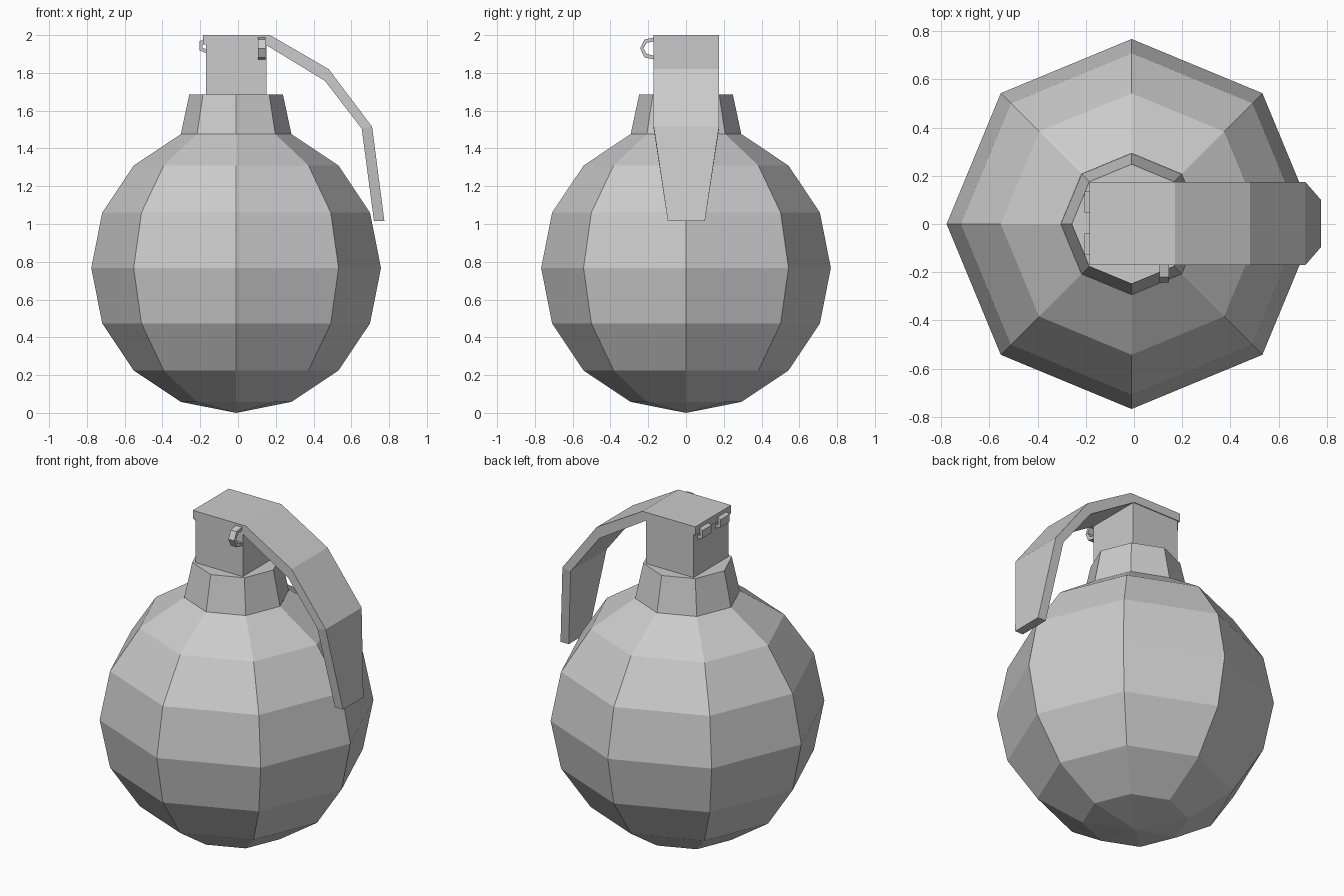
import bpy, bmesh, math

cube = bpy.data.objects.get("Cube")
if cube:
    bpy.data.objects.remove(cube, do_unlink=True)

GREY = (0.6, 0.6, 0.6, 1.0)
grey = bpy.data.materials.new("light_grey")
grey.use_nodes = True
grey.diffuse_color = GREY
for node in grey.node_tree.nodes:
    if node.type == "BSDF_PRINCIPLED":
        node.inputs["Base Color"].default_value = GREY

CX = -0.01          # axis of the body
R = 0.767           # body radius


def finish(name, bm):
    bmesh.ops.recalc_face_normals(bm, faces=bm.faces)
    mesh = bpy.data.meshes.new(name)
    bm.to_mesh(mesh)
    bm.free()
    mesh.materials.append(grey)
    obj = bpy.data.objects.new(name, mesh)
    bpy.context.collection.objects.link(obj)
    return obj


def box(name, lo, hi):
    bm = bmesh.new()
    bmesh.ops.create_cube(bm, size=1)
    for v in bm.verts:
        v.co = [(a + b) / 2 + c * (b - a) for a, b, c in zip(lo, hi, v.co)]
    return finish(name, bm)


def strip(name, outer, inner, place):
    """Closed bar between two matching polylines; place(point, i, side) gives 3D."""
    bm = bmesh.new()
    rings = []
    for i, (o, n) in enumerate(zip(outer, inner)):
        rings.append([bm.verts.new(place(p, i, s))
                      for p, s in ((o, -1), (o, 1), (n, 1), (n, -1))])
    for a, b in zip(rings, rings[1:]):
        for k in range(4):
            m = (k + 1) % 4
            bm.faces.new((a[k], a[m], b[m], b[k]))
    bm.faces.new(rings[0])
    bm.faces.new(rings[-1])
    return finish(name, bm)


# Faceted round body, open under the collar
bm = bmesh.new()
bmesh.ops.create_uvsphere(bm, u_segments=8, v_segments=8, radius=R)
top = [v for v in bm.verts if v.co.z > R * 0.99]
bmesh.ops.delete(bm, geom=top, context="VERTS")
bmesh.ops.translate(bm, verts=bm.verts, vec=(CX, 0, R))
finish("body", bm)

# Tapered collar
bm = bmesh.new()
bmesh.ops.create_cone(bm, cap_ends=True, segments=8, radius1=0.293,
                      radius2=0.248, depth=0.21)
bmesh.ops.translate(bm, verts=bm.verts, vec=(CX, 0, 1.58))
finish("collar", bm)

# Square fuse housing
box("fuse_housing", (-0.17, -0.168, 1.6), (0.15, 0.17, 1.955))

# Bent safety lever, narrowing at its tip
lever_outer = [(-0.185, 2.0), (0.17, 2.0), (0.48, 1.82), (0.71, 1.515), (0.775, 1.015)]
lever_inner = [(-0.185, 1.95), (0.145, 1.95), (0.46, 1.758), (0.655, 1.505), (0.72, 1.015)]
half_width = [0.173, 0.173, 0.173, 0.173, 0.098]
strip("safety_lever", lever_outer, lever_inner,
      lambda p, i, s: (p[0], 0.002 + s * half_width[i], p[1]))

# Two hinge hooks at the rear of the lever
hook_outer = [(-0.18, 1.98), (-0.205, 1.967), (-0.205, 1.92), (-0.165, 1.903)]
hook_inner = [(-0.18, 1.955), (-0.187, 1.95), (-0.187, 1.932), (-0.165, 1.925)]
for side, label in ((1, "back"), (-1, "front")):
    strip("hinge_hook_" + label, hook_outer, hook_inner,
          lambda p, i, s: (p[0], 0.004 + side * 0.087 + s * 0.043, p[1]))

# Half-ring pin loop on the front
loop_outer = [(-0.165, 1.988), (-0.22, 1.977), (-0.243, 1.93), (-0.22, 1.882), (-0.165, 1.87)]
loop_inner = [(-0.165, 1.967), (-0.208, 1.96), (-0.225, 1.93), (-0.208, 1.9), (-0.165, 1.89)]
strip("pin_loop", loop_outer, loop_inner,
      lambda p, i, s: (0.125 + s * 0.02, p[0], p[1]))
